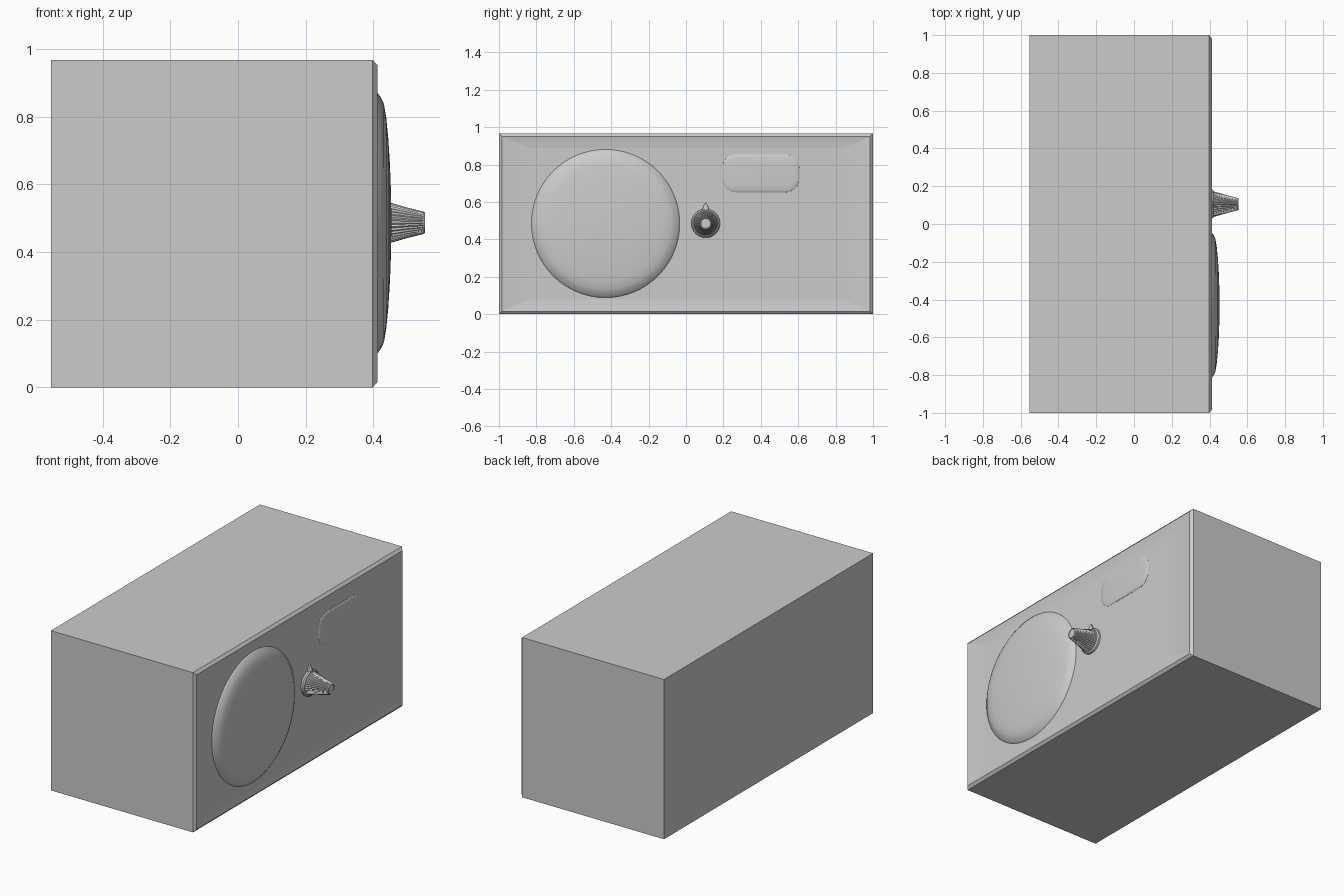
import bpy, bmesh
from math import sin, cos, pi

if "Cube" in bpy.data.objects:
    bpy.data.objects.remove(bpy.data.objects["Cube"])


def build(name, rings, cap_start=True, smooth=True, angle=0.6):
    """Skin a list of equal-length point rings and cap the ends."""
    bm = bmesh.new()
    loops = [[bm.verts.new(p) for p in ring] for ring in rings]
    n = len(loops[0])
    for a, b in zip(loops, loops[1:]):
        for i in range(n):
            j = (i + 1) % n
            bm.faces.new((a[i], a[j], b[j], b[i]))
    if cap_start:
        bm.faces.new(loops[0][::-1])
    bm.faces.new(loops[-1])
    bmesh.ops.recalc_face_normals(bm, faces=bm.faces)
    me = bpy.data.meshes.new(name)
    bm.to_mesh(me)
    bm.free()
    ob = bpy.data.objects.new(name, me)
    bpy.context.collection.objects.link(ob)
    if smooth:
        bpy.ops.object.select_all(action='DESELECT')
        bpy.context.view_layer.objects.active = ob
        ob.select_set(True)
        bpy.ops.object.shade_smooth_by_angle(angle=angle)
    return ob


def rect(x, iy, iz):
    y, z0, z1 = 1 - iy, iz, 0.967 - iz
    return [(x, -y, z0), (x, y, z0), (x, y, z1), (x, -y, z1)]


def circle(x, cy, cz, r, n, rib=0.0):
    return [(x, cy + (r - rib * (i % 2)) * cos(2 * pi * i / n),
             cz + (r - rib * (i % 2)) * sin(2 * pi * i / n)) for i in range(n)]


def rounded(x, cy, cz, hy, hz, r, seg=8):
    pts = []
    for k, (sy, sz) in enumerate(((1, 1), (-1, 1), (-1, -1), (1, -1))):
        for i in range(seg + 1):
            a = pi / 2 * (k + i / seg)
            pts.append((x, cy + sy * (hy - r) + r * cos(a),
                        cz + sz * (hz - r) + r * sin(a)))
    return pts


# Cabinet with chamfered front rim and a shallow dished front panel
build("cabinet", [rect(-0.553, 0, 0), rect(0.398, 0, 0), rect(0.412, 0.016, 0.016),
                  rect(0.407, 0.08, 0.045), rect(0.403, 0.16, 0.078)], smooth=False)

# Large domed round door
dome = [(0.396, 0.4), (0.404, 0.396), (0.412, 0.385), (0.422, 0.371), (0.431, 0.352),
        (0.438, 0.31), (0.444, 0.25), (0.449, 0.17), (0.452, 0.09), (0.453, 0.02)]
build("round_door", [circle(x, -0.43, 0.485, r, 64) for x, r in dome])

# Display window, a shallow rounded pillow
pillow = [(0.398, 0), (0.404, 0.001), (0.407, 0.006), (0.409, 0.016), (0.411, 0.04)]
build("display_window", [rounded(x, 0.4, 0.753, 0.207 - d, 0.102 - d, 0.075 - d)
                         for x, d in pillow])

# Ribbed dial with a hollowed tip
KY, KZ = 0.105, 0.486
dial = [(0.42, 0.068, 0.004), (0.455, 0.058, 0.004), (0.5, 0.045, 0.003),
        (0.545, 0.034, 0.002), (0.553, 0.03, 0), (0.549, 0.026, 0)]
build("dial", [circle(x, KY, KZ, r, 64, rib) for x, r, rib in dial], smooth=False)

# Dial base flange
build("dial_base", [circle(x, KY, KZ, r, 48) for x, r in
                    ((0.398, 0.077), (0.414, 0.077), (0.421, 0.07))])

# Teardrop pointer above the dial
outline = [(-0.022, 0.05), (0.022, 0.05), (0.016, 0.082), (0.006, 0.105),
           (0, 0.112), (-0.006, 0.105), (-0.016, 0.082)]
build("dial_pointer", [[(x, KY + y * s, KZ + 0.05 + (z - 0.05) * s) for y, z in outline]
                       for x, s in ((0.398, 1), (0.412, 1), (0.42, 0.7))])
